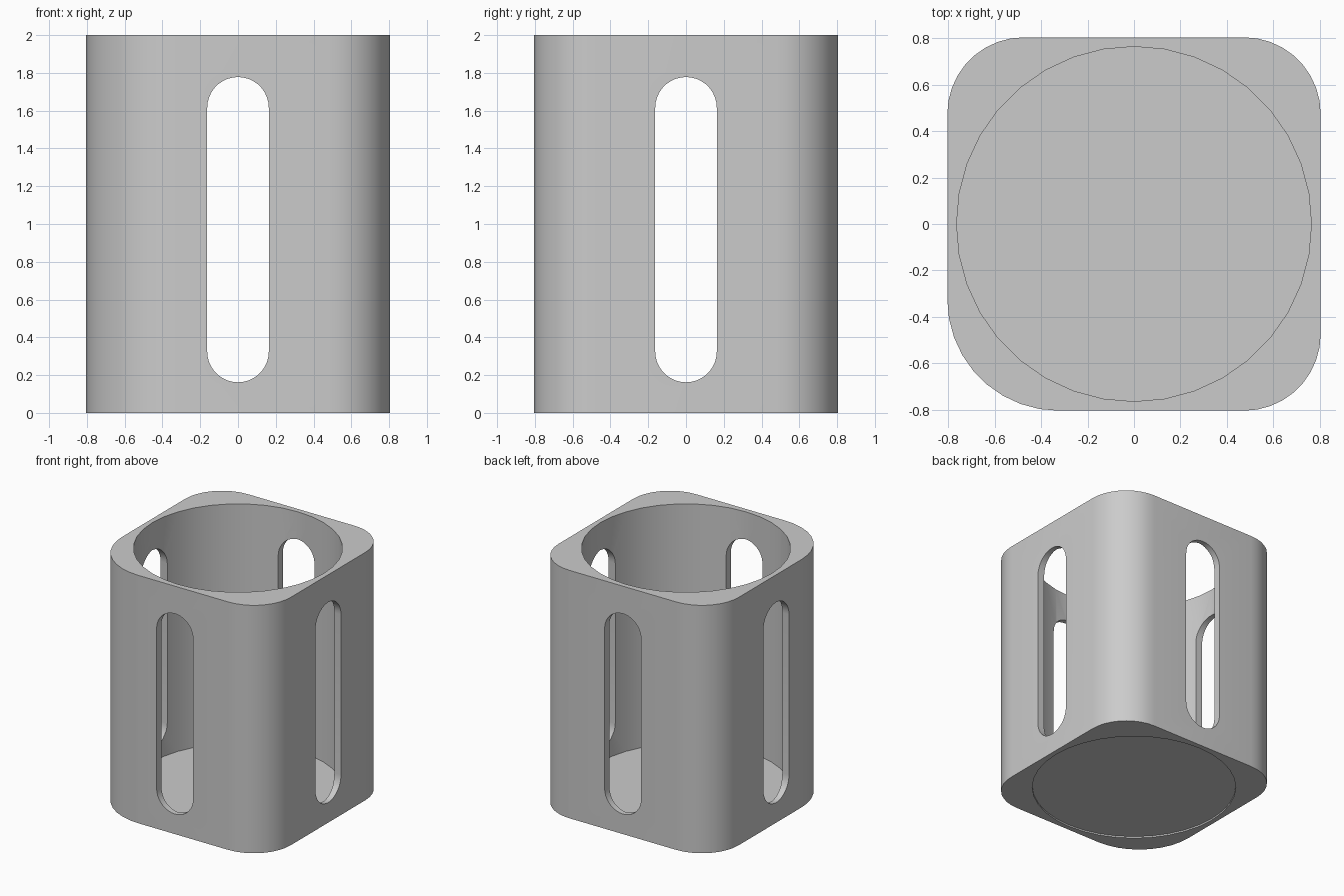
import bpy, bmesh
from math import sin, cos, pi, radians
from mathutils import Matrix

cube = bpy.data.objects.get("Cube")
if cube:
    bpy.data.objects.remove(cube, do_unlink=True)

HALF, HEIGHT, BORE = 0.805, 2.0, 0.765
FLOOR, RECESS = 0.068, 0.012

grey = bpy.data.materials.new("plain grey")
grey.use_nodes = True
color = (0.6, 0.6, 0.6, 1)
grey.diffuse_color = color
grey.node_tree.nodes["Principled BSDF"].inputs["Base Color"].default_value = color


def arc(cx, cy, r, start, sweep, steps):
    """Points along a circular arc, angles in degrees."""
    angles = [radians(start + sweep * i / steps) for i in range(steps + 1)]
    return [(cx + r * cos(a), cy + r * sin(a)) for a in angles]


def prism(name, outline, low, high, matrix=Matrix()):
    """Extrude a closed outline from low to high along its local z."""
    bm = bmesh.new()
    face = bm.faces.new([bm.verts.new((x, y, low)) for x, y in outline])
    top = bmesh.ops.extrude_face_region(bm, geom=[face])["geom"]
    verts = [v for v in top if isinstance(v, bmesh.types.BMVert)]
    bmesh.ops.translate(bm, verts=verts, vec=(0, 0, high - low))
    bmesh.ops.transform(bm, matrix=matrix, verts=bm.verts)
    bmesh.ops.recalc_face_normals(bm, faces=bm.faces)
    mesh = bpy.data.meshes.new(name)
    bm.to_mesh(mesh)
    bm.free()
    mesh.materials.append(grey)
    obj = bpy.data.objects.new(name, mesh)
    bpy.context.collection.objects.link(obj)
    return obj


# Rounded square body, with one corner softer than the others
outline = []
for i, (sx, sy, r) in enumerate([(1, 1, 0.33), (-1, 1, 0.33), (-1, -1, 0.48), (1, -1, 0.33)]):
    outline += arc(sx * (HALF - r), sy * (HALF - r), r, 90 * i, 90, 9)
body = prism("slotted_holder", outline, 0, HEIGHT)

# Round bore and shallow recess under the floor
circle = arc(0, 0, BORE, 0, 360, 36)[:-1]
cutters = [prism("bore_cutter", circle, FLOOR, HEIGHT + 0.1),
           prism("recess_cutter", circle, -0.1, RECESS)]

# Upright round-ended slots through all four walls
slot = arc(0, 1.615, 0.163, 0, 180, 18) + arc(0, 0.325, 0.163, 180, 180, 18)
upright = Matrix.Rotation(pi / 2, 4, 'X')
for turn in (0, pi / 2):
    cutters.append(prism("slot_cutter", slot, -1, 1, Matrix.Rotation(turn, 4, 'Z') @ upright))

bpy.ops.object.select_all(action='DESELECT')
bpy.context.view_layer.objects.active = body
body.select_set(True)
for cutter in cutters:
    cutter.hide_render = True
    mod = body.modifiers.new("cut", 'BOOLEAN')
    mod.operation, mod.solver, mod.object = 'DIFFERENCE', 'EXACT', cutter
    bpy.ops.object.modifier_apply(modifier=mod.name)
    bpy.data.objects.remove(cutter, do_unlink=True)

bpy.ops.object.shade_smooth_by_angle(angle=radians(30))
